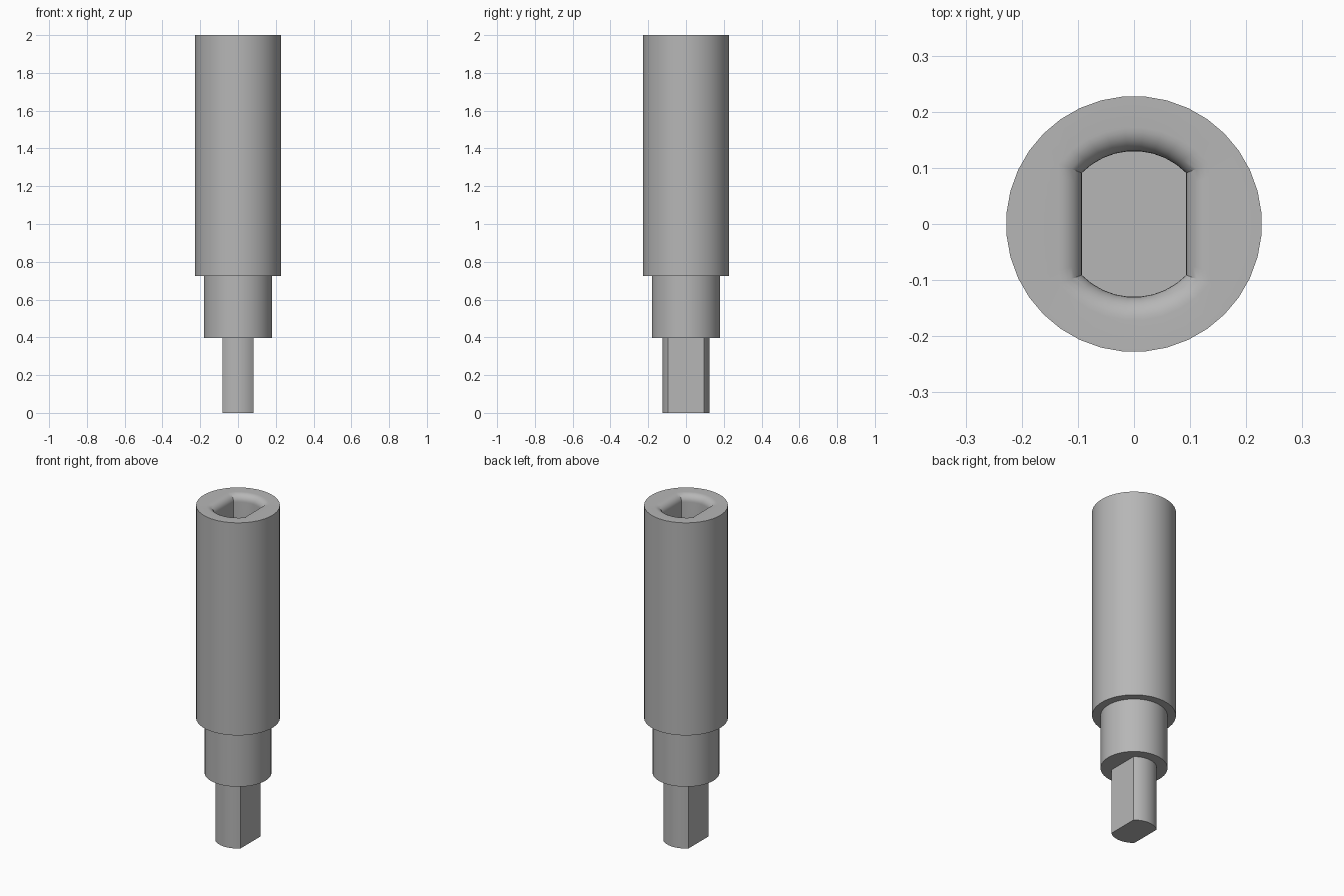
import bpy, bmesh, math

cube = bpy.data.objects.get("Cube")
if cube:
    bpy.data.objects.remove(cube, do_unlink=True)

STEPS = 9  # segments per quarter of every ring

steel = bpy.data.materials.new("grey steel")
steel.use_nodes = True
colour = (0.47, 0.47, 0.47, 1)
steel.diffuse_color = colour
steel.node_tree.nodes["Principled BSDF"].inputs["Base Color"].default_value = colour


def ring(z, radius, flat=None):
    """Round ring, or one with two flats at x = +-flat, starting at a corner."""
    corner = math.acos(flat / radius) if flat else math.pi / 4
    half = []
    for i in range(STEPS):  # back arc
        a = corner + (math.pi - 2 * corner) * i / STEPS
        half.append((radius * math.cos(a), radius * math.sin(a), z))
    for i in range(STEPS):  # left or right side, flat or round
        t = i / STEPS
        a = math.pi - corner + 2 * corner * t
        if flat:
            half.append((-flat, radius * math.sin(corner) * (1 - 2 * t), z))
        else:
            half.append((radius * math.cos(a), radius * math.sin(a), z))
    return half + [(-x, -y, z) for x, y, z in half]


def loft(name, rings, cap_first=False, cap_last=False):
    bm = bmesh.new()
    loops = [[bm.verts.new(p) for p in r] for r in rings]
    for low, high in zip(loops, loops[1:]):
        for i in range(len(low)):
            j = (i + 1) % len(low)
            bm.faces.new((low[i], low[j], high[j], high[i]))
    if cap_first:
        bm.faces.new(loops[0][::-1])
    if cap_last:
        bm.faces.new(loops[-1])
    mesh = bpy.data.meshes.new(name)
    bm.to_mesh(mesh)
    bm.free()
    mesh.materials.append(steel)
    obj = bpy.data.objects.new(name, mesh)
    bpy.context.collection.objects.link(obj)
    bpy.ops.object.select_all(action="DESELECT")
    obj.select_set(True)
    bpy.context.view_layer.objects.active = obj
    bpy.ops.object.shade_smooth_by_angle(angle=math.radians(28))
    return obj


TANG_TOP, COLLAR_TOP, TOP = 0.397, 0.726, 2.0
TANG = (0.125, 0.082)
COLLAR_R, BODY_R = 0.182, 0.228
SOCKET_R, SOCKET_FLAT, FILLET, DEPTH = 0.13, 0.093, 0.042, 0.4

# Drive tang with two flats
loft("drive_tang", [ring(0, *TANG), ring(TANG_TOP, *TANG)], cap_first=True)

# Collar with its lower shoulder
loft("collar", [ring(TANG_TOP, *TANG), ring(TANG_TOP, COLLAR_R), ring(COLLAR_TOP, COLLAR_R)])

# Main body, rounded mouth and blind socket as one skin
rings = [ring(COLLAR_TOP, COLLAR_R), ring(COLLAR_TOP, BODY_R), ring(TOP, BODY_R)]
for k in range(9):
    a = math.pi / 2 * k / 8
    out = FILLET * (1 - math.sin(a))
    rings.append(ring(TOP - FILLET * (1 - math.cos(a)), SOCKET_R + out, SOCKET_FLAT + out))
rings.append(ring(TOP - DEPTH, SOCKET_R, SOCKET_FLAT))
loft("socket_body", rings, cap_last=True)
